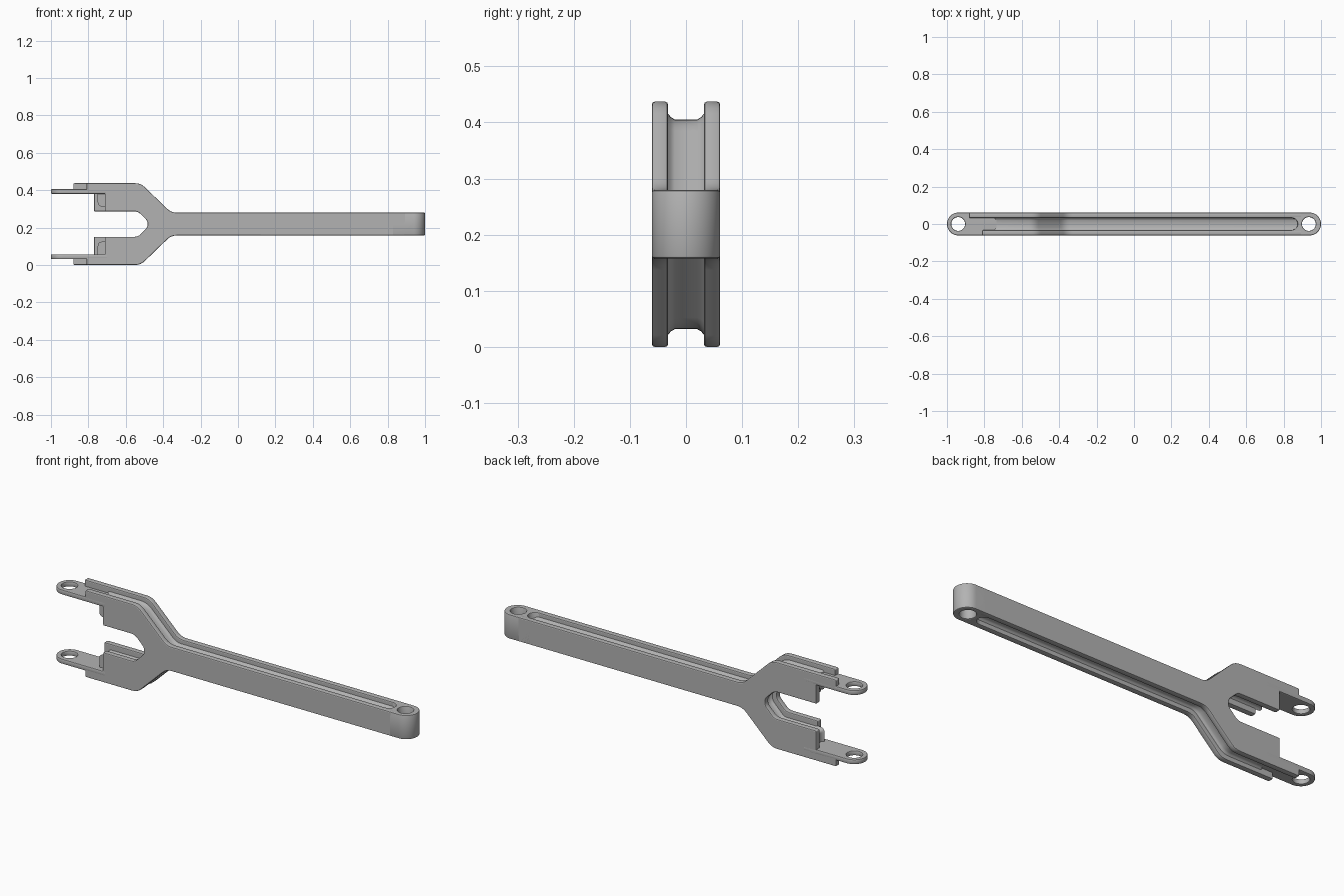
import bpy, bmesh, math
from mathutils import Vector

old = bpy.data.objects.get("Cube")
if old:
    bpy.data.objects.remove(old)

MID = 0.2185      # height of the lever's axis
HALF = 0.061      # half width of the lever
INNER = 0.032     # half width of the channels
BEVEL = 0.005

steel = bpy.data.materials.new("plain_grey")
steel.use_nodes = True
grey = (0.45, 0.45, 0.45, 1)
steel.diffuse_color = grey
steel.node_tree.nodes["Principled BSDF"].inputs["Base Color"].default_value = grey


def finish(ob):
    bpy.ops.object.select_all(action='DESELECT')
    ob.select_set(True)
    bpy.context.view_layer.objects.active = ob
    if ob.type == 'CURVE':
        bpy.ops.object.convert(target='MESH')
        ob = bpy.context.object
    ob.data.materials.clear()
    ob.data.materials.append(steel)
    bpy.ops.object.shade_smooth_by_angle(angle=math.radians(32))


def rounded(corners, steps=4):
    """Round every (x, y, radius) corner of a closed outline."""
    out = []
    for i, (x, y, r) in enumerate(corners):
        p = Vector((x, y))
        a = Vector(corners[i - 1][:2]) - p
        b = Vector(corners[(i + 1) % len(corners)][:2]) - p
        reach = min(r, a.length * 0.45, b.length * 0.45)
        a, b = p + a.normalized() * reach, p + b.normalized() * reach
        for k in range(steps + 1):
            t = k / steps
            out.append(a * (1 - t) ** 2 + p * 2 * t * (1 - t) + b * t * t)
    return out


def forked(upper):
    """Complete an outline by mirroring its upper half."""
    return rounded(upper + [(x, -h, r) for x, h, r in reversed(upper)])


def arc(cx, r, start, end, n=24):
    angles = [math.radians(start + (end - start) * k / n) for k in range(n + 1)]
    return [Vector((cx + r * math.cos(a), r * math.sin(a))) for a in angles]


def slab(name, outlines, thickness, location, upright=False):
    """Bevelled slab from a filled outline, with optional holes."""
    cu = bpy.data.curves.new(name, 'CURVE')
    cu.dimensions = '2D'
    cu.fill_mode = 'BOTH'
    cu.extrude = thickness / 2 - BEVEL
    cu.bevel_depth = BEVEL
    cu.bevel_resolution = 1
    cu.offset = -BEVEL
    for pts in outlines:
        sp = cu.splines.new('POLY')
        sp.points.add(len(pts) - 1)
        for q, p in zip(sp.points, pts):
            q.co = (p.x, p.y, 0, 1)
        sp.use_cyclic_u = True
    ob = bpy.data.objects.new(name, cu)
    bpy.context.collection.objects.link(ob)
    ob.location = location
    if upright:
        ob.rotation_euler.x = math.pi / 2
    finish(ob)


def grow(pts, d):
    """Push a counter-clockwise outline outwards."""
    out = []
    for i, p in enumerate(pts):
        a = (p - pts[i - 1]).normalized()
        b = (pts[(i + 1) % len(pts)] - p).normalized()
        na, nb = Vector((a.y, -a.x)), Vector((b.y, -b.x))
        out.append(p + (na + nb) * d / (1 + na.dot(nb)))
    return out


# Side walls: the front one is shorter than the back one at the fork
def side_wall(name, y, mouth_end, rim_end):
    upper = [
        (0.895, HALF, 0.002), (-0.357, HALF, 0.03),
        (-0.52, MID, 0.03), (rim_end, MID, 0.006),
        (rim_end, 0.175, 0.002), (mouth_end, 0.175, 0.002),
        (mouth_end, 0.068, 0.006), (-0.535, 0.068, 0.02),
        (-0.483, 0.016, 0.02)]
    slab(name, [forked(upper)], HALF - INNER, (0, y, MID), upright=True)


wall_y = (HALF + INNER) / 2
side_wall("front_wall", -wall_y, -0.712, -0.81)
side_wall("back_wall", wall_y, -0.77, -0.88)

# Web between the walls, flaring where it meets them
web = forked([
    (0.885, 0.03, 0.002), (-0.37, 0.03, 0.03), (-0.533, 0.187, 0.03),
    (-0.738, 0.187, 0.002), (-0.738, 0.106, 0.012),
    (-0.522, 0.106, 0.02), (-0.45, 0.034, 0.02)])
flare = [(0.034, 0.012), (0.031, 0.009), (0.027, 0.004), (0.02, 0)]
layers = [(-y, d) for y, d in flare] + [(y, d) for y, d in reversed(flare)]
bm = bmesh.new()
rings = [[bm.verts.new((p.x, y, p.y + MID)) for p in grow(web, d)] for y, d in layers]
for r0, r1 in zip(rings, rings[1:]):
    for i in range(len(r0)):
        bm.faces.new((r0[i - 1], r0[i], r1[i], r1[i - 1]))
bm.faces.new(rings[0])
bm.faces.new(rings[-1])
bmesh.ops.recalc_face_normals(bm, faces=bm.faces)
mesh = bpy.data.meshes.new("web")
bm.to_mesh(mesh)
bm.free()
web_ob = bpy.data.objects.new("web", mesh)
bpy.context.collection.objects.link(web_ob)
finish(web_ob)

# Rounded eye at the plain end, closing off the channels
block = (arc(0.939, HALF, -90, 90) + [Vector((0.83, HALF)), Vector((0.83, INNER + 0.004))]
         + arc(0.843, INNER, 90, -90, 16) + [Vector((0.83, -INNER - 0.004)), Vector((0.83, -HALF))])
slab("end_eye", [block, arc(0.935, 0.037, 0, 345, 23)], HALF * 2, (0, 0, MID))

# Thin tabs with eyes at the fork tips
tab = arc(-0.939, HALF, 90, 270) + [Vector((-0.7, -HALF)), Vector((-0.7, HALF))]
for name, side in (("upper_tab", 1), ("lower_tab", -1)):
    slab(name, [tab, arc(-0.94, 0.037, 0, 345, 23)], 0.025, (0, 0, MID + side * 0.1745))
